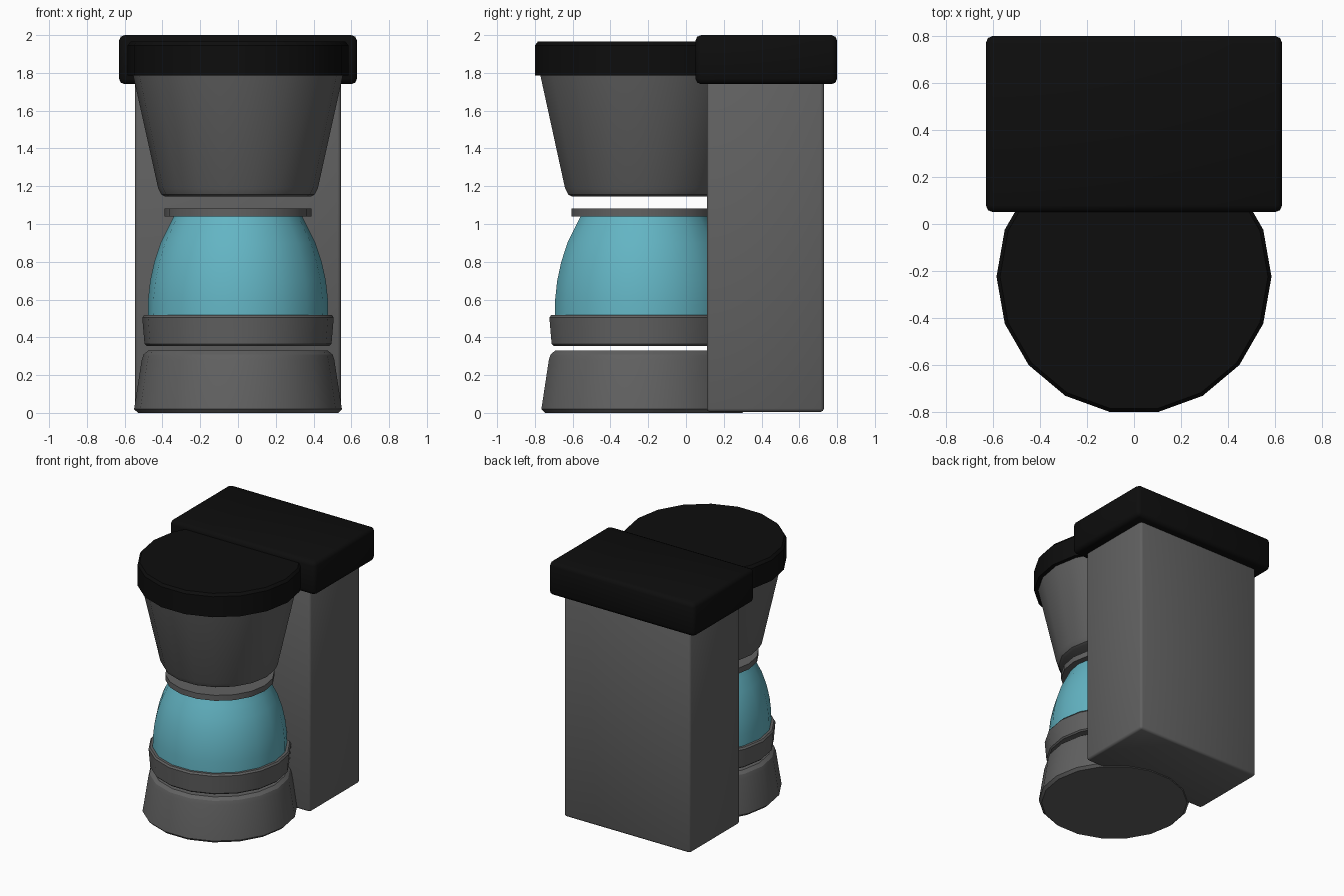
import bpy, bmesh, math

if "Cube" in bpy.data.objects:
    bpy.data.objects.remove(bpy.data.objects["Cube"])

SIDES = 18
CENTRE_Y = -0.224


def material(name, colour):
    mat = bpy.data.materials.new(name)
    mat.use_nodes = True
    mat.diffuse_color = (*colour, 1)
    mat.node_tree.nodes["Principled BSDF"].inputs["Base Color"].default_value = (*colour, 1)
    return mat


grey = material("dark grey plastic", (0.12, 0.12, 0.12))
black = material("black plastic", (0.004, 0.004, 0.004))
teal = material("teal glass", (0.125, 0.46, 0.55))


def finish(name, bm, mat, angle):
    bmesh.ops.recalc_face_normals(bm, faces=bm.faces)
    mesh = bpy.data.meshes.new(name)
    bm.to_mesh(mesh)
    bm.free()
    mesh.materials.append(mat)
    obj = bpy.data.objects.new(name, mesh)
    bpy.context.collection.objects.link(obj)
    bpy.ops.object.select_all(action="DESELECT")
    obj.select_set(True)
    bpy.context.view_layer.objects.active = obj
    bpy.ops.object.shade_smooth_by_angle(angle=math.radians(angle))
    return obj


def turned(name, profile, mat):
    """Closed round part from (radius, height) points, bottom to top."""
    bm = bmesh.new()
    rings = []
    for r, z in profile:
        turns = [math.tau * i / SIDES for i in range(SIDES)]
        rings.append([bm.verts.new((r * math.cos(a), CENTRE_Y + r * math.sin(a), z)) for a in turns])
    for low, high in zip(rings, rings[1:]):
        for i in range(SIDES):
            j = (i + 1) % SIDES
            bm.faces.new((low[i], low[j], high[j], high[i]))
    bm.faces.new(rings[0][::-1])
    bm.faces.new(rings[-1])
    return finish(name, bm, mat, 32)


def box(name, width, y0, y1, z0, z1, bevel, mat):
    """Box centred on x with rounded edges."""
    bm = bmesh.new()
    bmesh.ops.create_cube(bm, size=1)
    for v in bm.verts:
        v.co = (v.co.x * width, y1 if v.co.y > 0 else y0, z1 if v.co.z > 0 else z0)
    bmesh.ops.bevel(bm, geom=bm.edges[:], offset=bevel, segments=2, profile=0.5, affect="EDGES")
    return finish(name, bm, mat, 50)


# Rear water tank and its overhanging cap
box("water_tank", 1.09, 0.11, 0.73, 0.005, 1.78, 0.018, grey)
box("tank_cap", 1.26, 0.05, 0.8, 1.74, 2.0, 0.03, black)

# Warming base
turned("warming_base", [(0.53, 0), (0.55, 0.02), (0.51, 0.28), (0.5, 0.31), (0.475, 0.33)], grey)

# Carafe: foot band, glass bowl and collar
turned("carafe_band", [(0.485, 0.355), (0.495, 0.365), (0.507, 0.505), (0.497, 0.518)], grey)
turned("carafe_glass", [(0.478, 0.5), (0.476, 0.6), (0.465, 0.7), (0.443, 0.8),
                        (0.41, 0.9), (0.37, 0.98), (0.335, 1.05)], teal)
turned("carafe_collar", [(0.388, 1.04), (0.388, 1.083)], grey)

# Filter basket and its lid
turned("filter_basket", [(0.385, 1.145), (0.405, 1.155), (0.423, 1.19), (0.555, 1.785)], grey)
turned("basket_lid", [(0.585, 1.785), (0.585, 1.945), (0.57, 1.965)], black)
